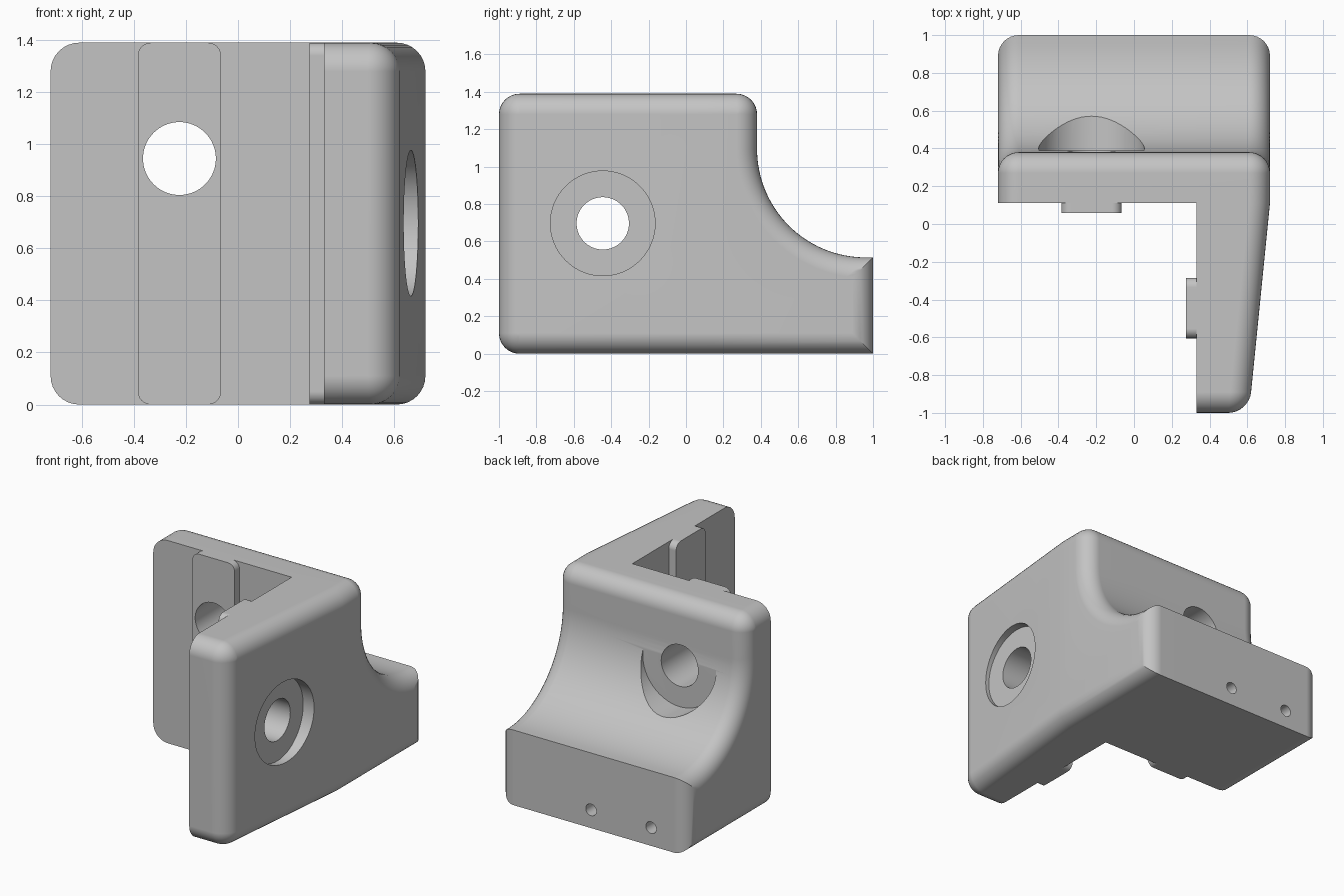
import bpy, bmesh, math
from mathutils import Matrix, Vector

if "Cube" in bpy.data.objects:
    bpy.data.objects.remove(bpy.data.objects["Cube"])

R = 0.11                     # edge fillet radius
H = 1.39                     # height
STEPS = 8                    # fillet segments

grey = bpy.data.materials.new("light grey")
grey.diffuse_color = (0.55, 0.55, 0.55, 1)
grey.use_nodes = True
grey.node_tree.nodes["Principled BSDF"].inputs["Base Color"].default_value = grey.diffuse_color


def arc(cy, cz, r, a0, a1, n):
    return [(cy + r * math.cos(a0 + (a1 - a0) * i / n),
             cz + r * math.sin(a0 + (a1 - a0) * i / n)) for i in range(n + 1)]


def block_profile(d):
    """Side outline of the rear block, inset by d on its filleted edges."""
    cy, cz, r = 0.96, 1.095, 0.58 + d
    start = -math.pi / 2 - max(0, math.asin((d - 0.04) / r))
    pts = [(0.11, d), (1 - d, d)]
    first = arc(cy, cz, r, start, -math.pi, 32)
    pts += [(1 - d, first[0][1])] + first
    pts += arc(0.38 - R, H - R, R - d, 0, math.pi / 2, STEPS)
    return pts + [(0.11, H - d)]


def arm_front(d):
    """Front end of the arm outline, from top to bottom."""
    q = math.pi / 2
    return (arc(-1 + R, H - R, R - d, q, 2 * q, STEPS)
            + arc(-1 + R, R, R - d, 2 * q, 3 * q, STEPS))


def finish(bm, name):
    bmesh.ops.remove_doubles(bm, verts=bm.verts, dist=1e-5)
    bmesh.ops.recalc_face_normals(bm, faces=bm.faces)
    me = bpy.data.meshes.new(name)
    bm.to_mesh(me)
    bm.free()
    me.materials.append(grey)
    ob = bpy.data.objects.new(name, me)
    bpy.context.collection.objects.link(ob)
    return ob


def loft(name, profile, inner_x, outer_x, sign, split):
    """Stack inset outlines along x so the outer rim gets a round fillet."""
    bm = bmesh.new()
    layers = [[bm.verts.new((inner_x, y, z)) for y, z in profile(0)]]
    for i in range(STEPS + 1):
        t = math.pi / 2 * i / STEPS
        d, s = R * (1 - math.cos(t)), R * (1 - math.sin(t))
        layers.append([bm.verts.new((outer_x(y) - sign * s, y, z))
                       for y, z in profile(d)])
    n = len(layers[0])
    for a, b in zip(layers, layers[1:]):
        for i in range(n):
            j = (i + 1) % n
            bm.faces.new((a[i], a[j], b[j], b[i]))
    bm.faces.new(layers[0])
    top = layers[-1]
    bm.faces.new(top[:split])
    if split < n:
        bm.faces.new([top[split - 1]] + top[split:] + [top[0]])
    return finish(bm, name)


def cylinder(axis, center, r, lo, hi):
    """Cutter along x or y between lo and hi."""
    bm = bmesh.new()
    bmesh.ops.create_cone(bm, cap_ends=True, segments=64, radius1=r, radius2=r,
                          depth=hi - lo)
    mid = (lo + hi) / 2
    if axis == 'X':
        m = Matrix.Translation((mid, *center)) @ Matrix.Rotation(math.pi / 2, 4, 'Y')
    else:
        m = Matrix.Translation((center[0], mid, center[1])) @ Matrix.Rotation(math.pi / 2, 4, 'X')
    bm.transform(m)
    ob = finish(bm, "cutter")
    ob.hide_render = True
    return ob


def key(name, center, lo, hi, axis):
    """Raised locating strip with rounded ends, on an inner face."""
    w, c = 0.16, 0.05
    q = math.pi / 2
    pts = []
    for k, (u, z) in enumerate(((w - c, H - c), (c - w, H - c), (c - w, c), (w - c, c))):
        pts += arc(center + u, z, c, k * q, (k + 1) * q, 6)
    bm = bmesh.new()
    place = (lambda u, v, z: (u, v, z)) if axis == 'Y' else (lambda u, v, z: (v, u, z))
    a, b = [[bm.verts.new(place(u, v, z)) for u, z in pts] for v in (lo, hi)]
    bm.faces.new(a)
    bm.faces.new(b)
    for i in range(len(pts)):
        j = (i + 1) % len(pts)
        bm.faces.new((a[i], a[j], b[j], b[i]))
    return finish(bm, name)


def activate(ob):
    bpy.ops.object.select_all(action='DESELECT')
    ob.select_set(True)
    bpy.context.view_layer.objects.active = ob


def cut(ob, cutters):
    activate(ob)
    for c in cutters:
        m = ob.modifiers.new("cut", 'BOOLEAN')
        m.operation, m.solver, m.object = 'DIFFERENCE', 'EXACT', c
        bpy.ops.object.modifier_apply(modifier=m.name)
    bpy.ops.object.shade_smooth_by_angle(angle=math.radians(30))
    w = ob.modifiers.new("flat_normals", 'WEIGHTED_NORMAL')
    w.keep_sharp = True


# Rear block and tapered side arm meet on the plane x = 0.33
n_block = len(block_profile(0))
block = loft("rear_block", block_profile, 0.33, lambda y: -0.72, -1, n_block)
arm = loft("side_arm", lambda d: block_profile(d) + arm_front(d), 0.33,
           lambda y: 0.72 - 0.1 * max(0, 0.11 - y), 1, n_block)
block_key = key("block_key", -0.225, 0.057, 0.12, 'Y')
arm_key = key("arm_key", -0.445, 0.275, 0.34, 'X')

# Bolt holes, counterbores and small blind holes in the back
block_hole = cylinder('Y', (-0.225, 0.945), 0.14, -0.1, 1.2)
block_bore = cylinder('Y', (-0.225, 0.945), 0.28, 0.39, 1.3)
arm_hole = cylinder('X', (-0.445, 0.697), 0.14, 0.1, 0.9)
arm_bore = cylinder('X', (-0.445, 0.697), 0.28, 0.61, 0.9)
pins = [cylinder('Y', (x, 0.125), 0.04, 0.65, 1.1) for x in (0.02, -0.435)]

cut(block, [block_hole, block_bore] + pins)
cut(arm, [arm_hole, arm_bore])
cut(block_key, [block_hole])
cut(arm_key, [arm_hole])

for c in [block_hole, block_bore, arm_hole, arm_bore] + pins:
    bpy.data.objects.remove(c, do_unlink=True)
